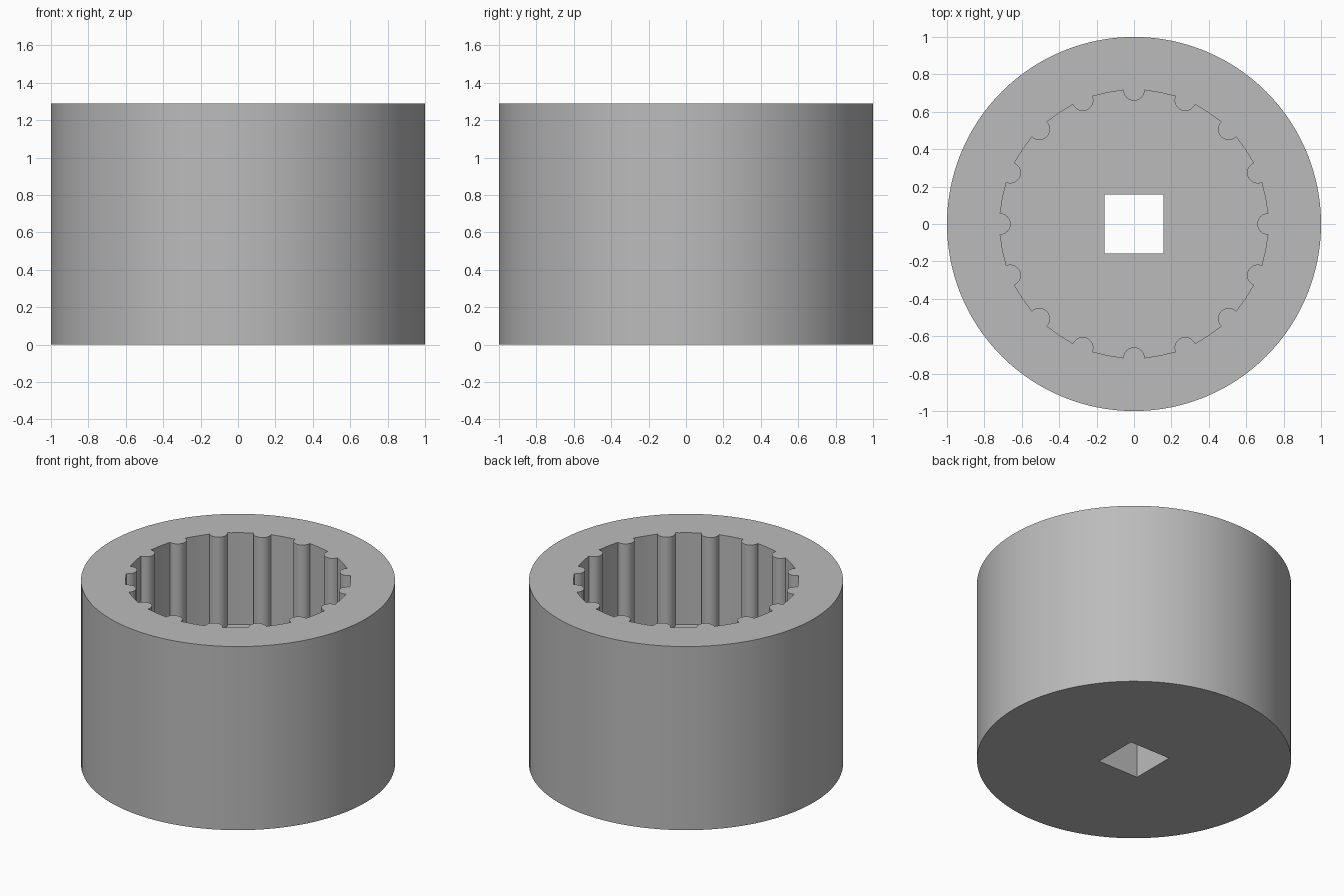
import bpy, bmesh
from math import sin, cos, pi, radians

cube = bpy.data.objects.get("Cube")
if cube:
    bpy.data.objects.remove(cube)

RADIUS, HEIGHT, FLOOR = 1.0, 1.29, 0.645
BORE, RIB, RIBS = 0.716, 0.057, 16
DRIVE = 0.158

steel = bpy.data.materials.new("grey_steel")
steel.use_nodes = True
grey = (0.5, 0.5, 0.5, 1)
steel.diffuse_color = grey
steel.node_tree.nodes["Principled BSDF"].inputs["Base Color"].default_value = grey


def polar(r, a):
    return r * cos(a), r * sin(a)


def ribbed_outline():
    """Bore circle with half-round ribs pointing inward."""
    points = []
    pitch = 2 * pi / RIBS
    half = RIB / BORE
    for i in range(RIBS):
        a = i * pitch
        cx, cy = polar(BORE, a)
        for k in range(13):
            dx, dy = polar(RIB, a - pi / 2 - pi * k / 12)
            points.append((cx + dx, cy + dy))
        for k in range(1, 6):
            points.append(polar(BORE, a + half + (pitch - 2 * half) * k / 6))
    return points


circle = [polar(RADIUS, 2 * pi * i / 128) for i in range(128)]
square = [(-DRIVE, -DRIVE), (DRIVE, -DRIVE), (DRIVE, DRIVE), (-DRIVE, DRIVE)]
bore = ribbed_outline()

bm = bmesh.new()


def ring(outline, z):
    verts = [bm.verts.new((x, y, z)) for x, y in outline]
    return verts, [bm.edges.new((v, verts[i - 1])) for i, v in enumerate(verts)]


def wall(low, high):
    for i in range(len(low[0])):
        bm.faces.new((low[0][i - 1], low[0][i], high[0][i], high[0][i - 1]))


def plate(outer, inner):
    bmesh.ops.triangle_fill(bm, edges=outer[1] + inner[1], use_beauty=True)


outer_low, outer_high = ring(circle, 0), ring(circle, HEIGHT)
bore_low, bore_high = ring(bore, FLOOR), ring(bore, HEIGHT)
drive_low, drive_high = ring(square, 0), ring(square, FLOOR)

# Outer wall, ribbed bore and square drive hole
wall(outer_low, outer_high)
wall(bore_low, bore_high)
wall(drive_low, drive_high)

# Underside, bore floor and top rim
plate(outer_low, drive_low)
plate(bore_low, drive_high)
plate(outer_high, bore_high)

bmesh.ops.recalc_face_normals(bm, faces=bm.faces)
mesh = bpy.data.meshes.new("splined_socket")
bm.to_mesh(mesh)
bm.free()
mesh.materials.append(steel)

socket = bpy.data.objects.new("splined_socket", mesh)
bpy.context.collection.objects.link(socket)
bpy.context.view_layer.objects.active = socket
socket.select_set(True)
bpy.ops.object.shade_smooth_by_angle(angle=radians(30))
